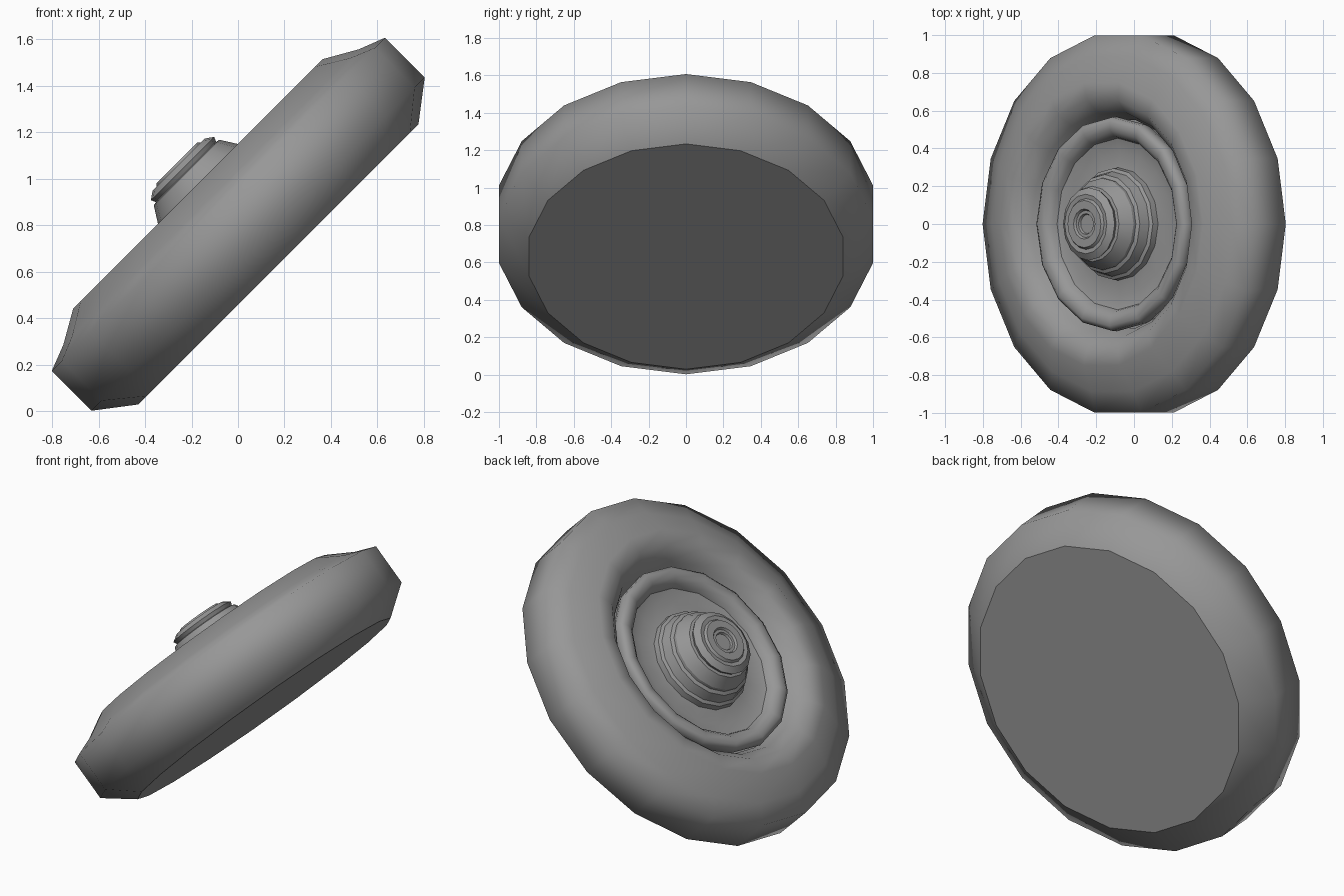
import bpy, bmesh, math

if "Cube" in bpy.data.objects:
    bpy.data.objects.remove(bpy.data.objects["Cube"])

TILT = -math.pi / 4
ORIGIN = (0.404, 0, 0.401)

# Dark rubber and metal grey
GREY = bpy.data.materials.new("dark_grey")
GREY.diffuse_color = (0.31, 0.31, 0.31, 1)
GREY.use_nodes = True
GREY.node_tree.nodes["Principled BSDF"].inputs["Base Color"].default_value = GREY.diffuse_color


def lathe(name, profile, sides, sharp=None, cap_start=False, cap_end=False):
    """Spin (radius, height) points, ordered outside-bottom to inside-top, about the tilted axle."""
    bm = bmesh.new()
    rings = []
    for r, h in profile:
        rings.append([bm.verts.new((r * math.cos(2 * math.pi * i / sides),
                                    r * math.sin(2 * math.pi * i / sides), h))
                      for i in range(sides)])
    for a, b in zip(rings, rings[1:]):
        for i in range(sides):
            j = (i + 1) % sides
            bm.faces.new((a[i], a[j], b[j], b[i])).smooth = True
    if cap_start:
        bm.faces.new(rings[0][::-1])
    if cap_end:
        bm.faces.new(rings[-1])
    mesh = bpy.data.meshes.new(name)
    bm.to_mesh(mesh)
    bm.free()
    mesh.materials.append(GREY)
    if sharp:
        mesh.set_sharp_from_angle(angle=math.radians(sharp))
    ob = bpy.data.objects.new(name, mesh)
    ob.location = ORIGIN
    ob.rotation_euler = (0, TILT, 0)
    bpy.context.collection.objects.link(ob)
    return ob


# Tyre with flat closed back
lathe("tyre", [(0.852, 0.325), (1.014, 0.449), (1.014, 0.691), (0.90, 0.735),
               (0.76, 0.815), (0.665, 0.805), (0.60, 0.74), (0.56, 0.66)],
      18, cap_start=True)

# Raised rim ring
lathe("rim_ring", [(0.555, 0.66), (0.568, 0.70), (0.565, 0.737), (0.54, 0.755),
                   (0.495, 0.748), (0.465, 0.72), (0.453, 0.69)], 16, 50)

# Dished wheel plate
lathe("wheel_plate", [(0.46, 0.695), (0.38, 0.672), (0.30, 0.69), (0.2, 0.69)], 16, 40)

# Stepped hub
lathe("hub", [(0.30, 0.68), (0.295, 0.725), (0.278, 0.735), (0.262, 0.79),
              (0.243, 0.80), (0.242, 0.817), (0.20, 0.884), (0.183, 0.888),
              (0.193, 0.909), (0.158, 0.933), (0.135, 0.93), (0.125, 0.944),
              (0.08, 0.944), (0.072, 0.932), (0.055, 0.932), (0.05, 0.92)],
      16, 28, cap_end=True)
